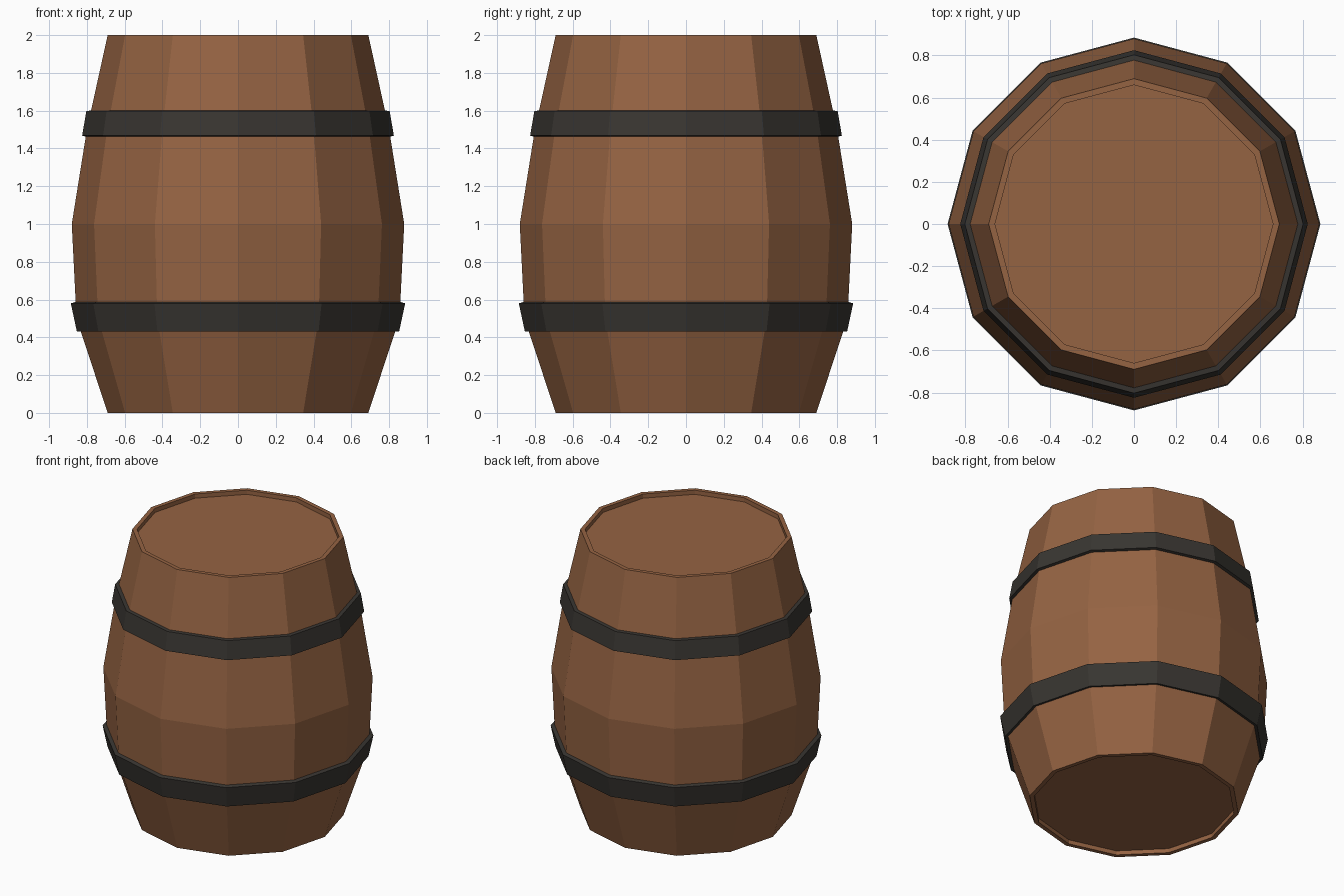
import bpy
import bmesh
from math import cos, sin, tau

if "Cube" in bpy.data.objects:
    bpy.data.objects.remove(bpy.data.objects["Cube"])

SIDES = 12


def material(name, color):
    m = bpy.data.materials.new(name)
    m.diffuse_color = (*color, 1)
    m.use_nodes = True
    m.node_tree.nodes["Principled BSDF"].inputs["Base Color"].default_value = m.diffuse_color
    return m


def lathe(name, profile, mat, closed=False):
    """Spin (radius, z) points into a faceted solid; open profiles get end caps."""
    bm = bmesh.new()
    rings = [[bm.verts.new((r * cos(tau * i / SIDES), r * sin(tau * i / SIDES), z))
              for i in range(SIDES)] for r, z in profile]
    pairs = list(zip(rings, rings[1:]))
    if closed:
        pairs.append((rings[-1], rings[0]))
    else:
        bm.faces.new(rings[0][::-1])
        bm.faces.new(rings[-1])
    for a, b in pairs:
        for i in range(SIDES):
            j = (i + 1) % SIDES
            bm.faces.new((a[i], a[j], b[j], b[i]))
    bmesh.ops.recalc_face_normals(bm, faces=bm.faces)
    mesh = bpy.data.meshes.new(name)
    bm.to_mesh(mesh)
    bm.free()
    mesh.materials.append(mat)
    obj = bpy.data.objects.new(name, mesh)
    bpy.context.collection.objects.link(obj)
    return obj


wood = material("wood", (0.30, 0.125, 0.055))
iron = material("iron", (0.04, 0.036, 0.031))

# Barrel body with recessed lid and base
lathe("barrel_body", [(0.66, 0.03), (0.66, 0), (0.69, 0), (0.855, 0.5), (0.88, 1.0),
                      (0.80, 1.5), (0.69, 2.0), (0.66, 2.0), (0.66, 1.97)], wood)

# Hoops, tilted to follow the staves
lathe("lower_hoop", [(0.82, 0.435), (0.853, 0.43), (0.885, 0.58), (0.85, 0.59)],
      iron, closed=True)
lathe("upper_hoop", [(0.79, 1.458), (0.825, 1.468), (0.803, 1.598), (0.765, 1.602)],
      iron, closed=True)
